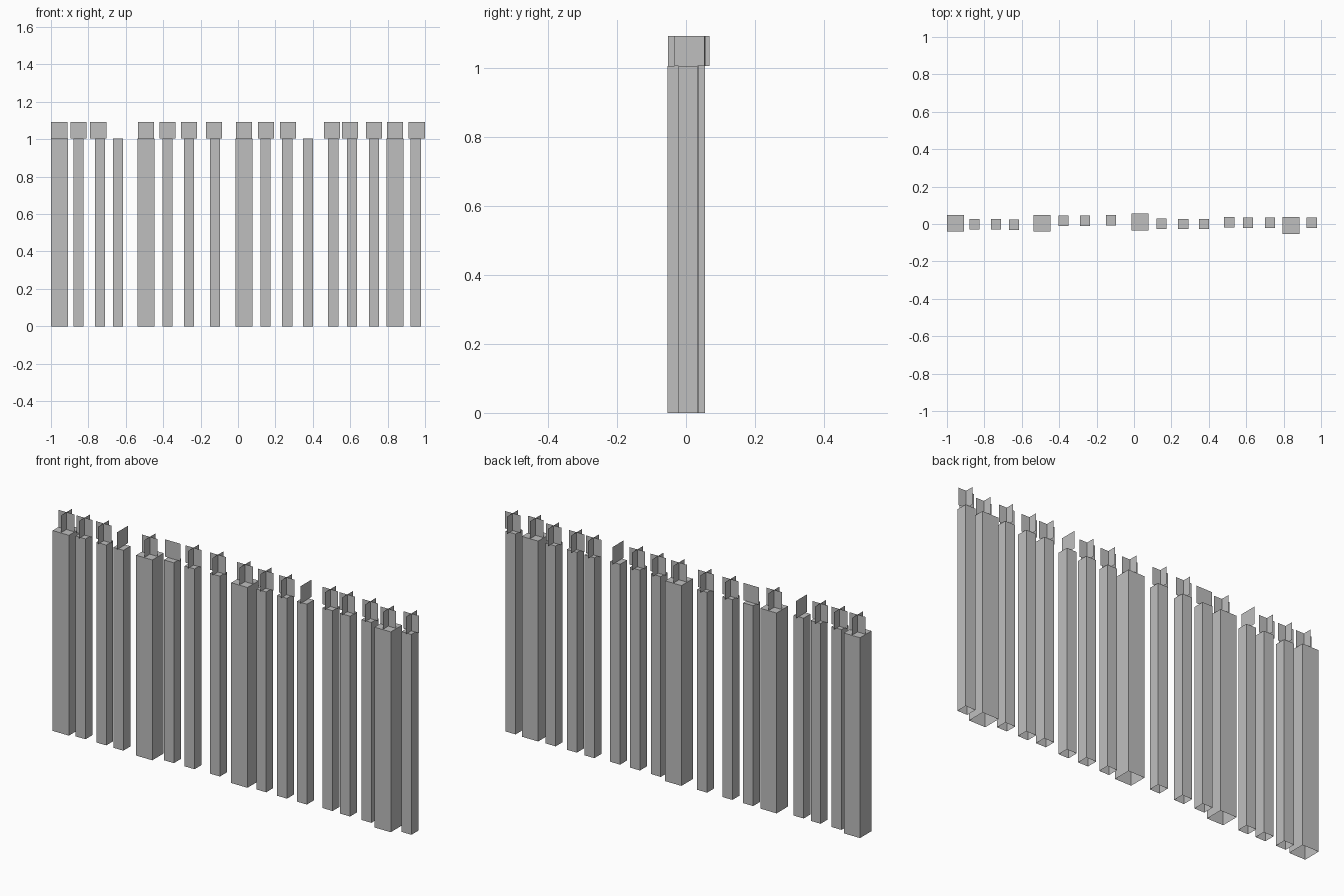
import bpy
import bmesh

if "Cube" in bpy.data.objects:
    bpy.data.objects.remove(bpy.data.objects["Cube"], do_unlink=True)

# One plain grey for everything
grey = bpy.data.materials.new("plain_grey")
grey.use_nodes = True
grey.diffuse_color = (0.52, 0.52, 0.52, 1)
grey.node_tree.nodes["Principled BSDF"].inputs["Base Color"].default_value = (0.52, 0.52, 0.52, 1)

POST_TOP, TUFT_TOP = 1.005, 1.092
THICK, THIN, TUFT = 0.09, 0.055, 0.087


def add_object(name, bm):
    mesh = bpy.data.meshes.new(name)
    bm.to_mesh(mesh)
    bm.free()
    mesh.materials.append(grey)
    bpy.context.collection.objects.link(bpy.data.objects.new(name, mesh))


def add_post(name, x, y, width):
    """Square post, open at the bottom."""
    bm = bmesh.new()
    bmesh.ops.create_cube(bm, size=1)
    for v in bm.verts:
        v.co = (x + v.co.x * width, y + v.co.y * width, (v.co.z + 0.5) * POST_TOP)
    bottom = [f for f in bm.faces if f.normal.z < -0.5]
    bmesh.ops.delete(bm, geom=bottom, context='FACES_ONLY')
    add_object(name, bm)


def add_tuft(name, x, y, planes):
    """Upright single-sided cards crossing over the post."""
    bm = bmesh.new()
    h = TUFT / 2
    for axis in planes:
        dx, dy = (h, 0) if axis == "x" else (0, h)
        bm.faces.new([bm.verts.new(p) for p in (
            (x - dx, y - dy, POST_TOP), (x + dx, y + dy, POST_TOP),
            (x + dx, y + dy, TUFT_TOP), (x - dx, y - dy, TUFT_TOP))])
    add_object(name, bm)


# Post x, post y, thickness, tuft x, tuft cards
row = [
    (-0.955, 0.004, THICK, -0.955, "xy"),
    (-0.853, -0.002, THIN, -0.853, "xy"),
    (-0.738, -0.002, THIN, -0.747, "xy"),
    (-0.642, -0.004, THIN, -0.642, "y"),
    (-0.492, 0.004, THICK, -0.492, "xy"),
    (-0.377, 0.018, THIN, -0.377, "x"),
    (-0.262, 0.018, THIN, -0.262, "xy"),
    (-0.123, 0.020, THIN, -0.128, "xy"),
    (0.032, 0.010, THICK, 0.032, "xy"),
    (0.147, 0.002, THIN, 0.150, "xy"),
    (0.264, 0.000, THIN, 0.267, "xy"),
    (0.374, 0.000, THIN, 0.374, "y"),
    (0.510, 0.010, THIN, 0.503, "xy"),
    (0.609, 0.007, THIN, 0.599, "xy"),
    (0.727, 0.007, THIN, 0.727, "xy"),
    (0.840, -0.008, THICK, 0.840, "xy"),
    (0.950, 0.006, THIN, 0.955, "xy"),
]
for i, (x, y, width, tuft_x, planes) in enumerate(row, 1):
    add_post(f"post_{i}", x, y, width)
    add_tuft(f"tuft_{i}", tuft_x, y + (0.004 if width == THIN else 0), planes)
